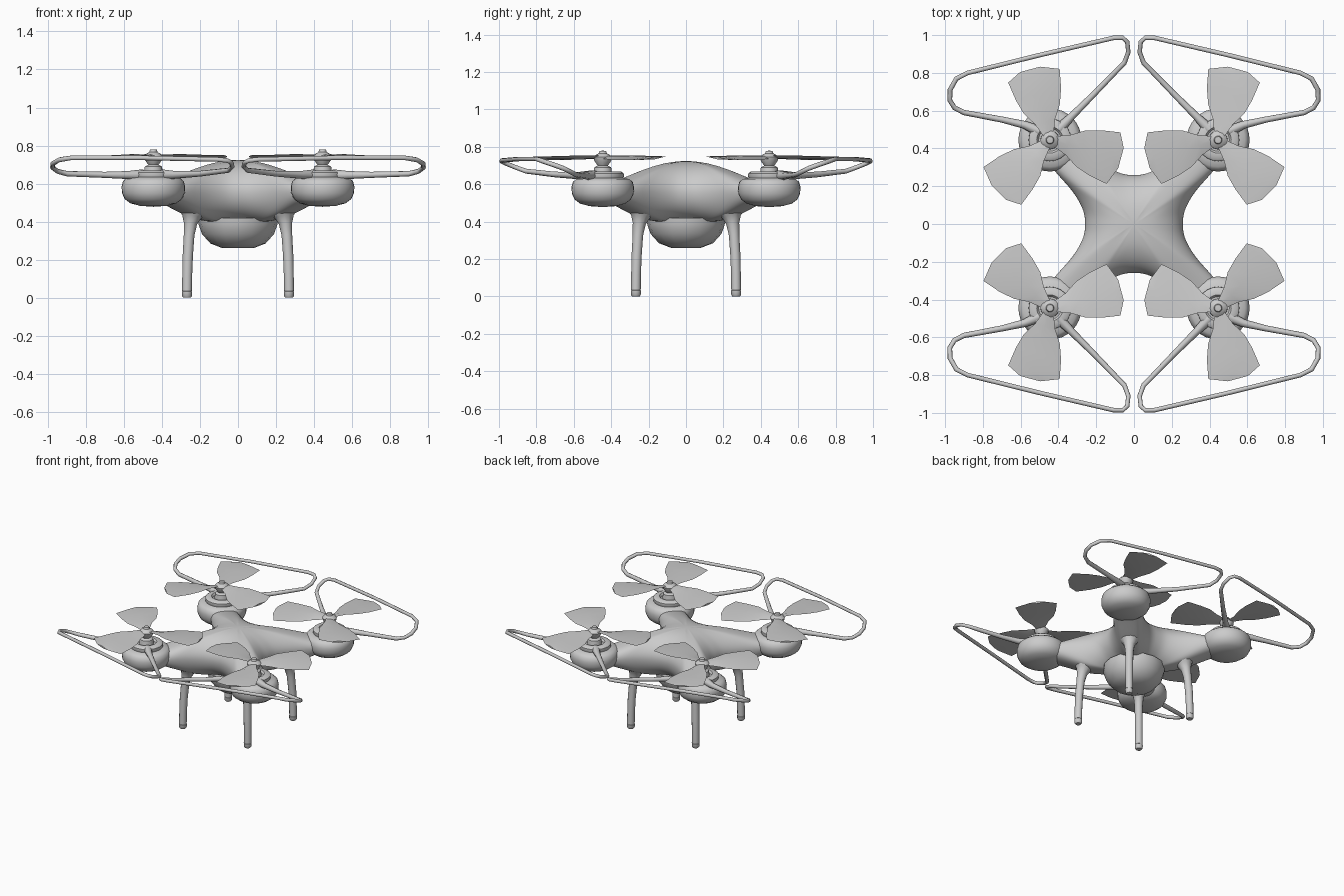
import bpy, bmesh, math
from mathutils import Vector

if "Cube" in bpy.data.objects:
    bpy.data.objects.remove(bpy.data.objects["Cube"])

C = 0.445  # rotor centre offset on x and y


def finish(name, bm, mirror=True, angle=40, subsurf=0):
    bmesh.ops.remove_doubles(bm, verts=bm.verts, dist=1e-5)
    bmesh.ops.recalc_face_normals(bm, faces=bm.faces)
    me = bpy.data.meshes.new(name)
    bm.to_mesh(me)
    bm.free()
    ob = bpy.data.objects.new(name, me)
    bpy.context.collection.objects.link(ob)
    for o in bpy.context.selected_objects:
        o.select_set(False)
    ob.select_set(True)
    bpy.context.view_layer.objects.active = ob
    bpy.ops.object.shade_smooth_by_angle(angle=math.radians(angle))
    if subsurf:
        m = ob.modifiers.new("subsurf", 'SUBSURF')
        m.levels = m.render_levels = subsurf
    if mirror:
        m = ob.modifiers.new("mirror", 'MIRROR')
        m.use_axis = (True, True, False)
        m.use_mirror_merge = False
    return ob


def loft(bm, rings, closed=True):
    rows = [[bm.verts.new(p) for p in r] for r in rings]
    for a, b in zip(rows, rows[1:]):
        n = len(a)
        for i in range(n if closed else n - 1):
            j = (i + 1) % n
            bm.faces.new((a[i], a[j], b[j], b[i]))
    return rows


def lathe(name, profile, cx=0, cy=0, sides=32, **kw):
    bm = bmesh.new()
    loft(bm, [[(cx + r * math.cos(2 * math.pi * i / sides),
                cy + r * math.sin(2 * math.pi * i / sides), z)
               for i in range(sides)] for r, z in profile])
    return finish(name, bm, **kw)


def tube(name, path, sides=8, **kw):
    # path points are (x, y, z, radius)
    bm = bmesh.new()
    pts = [Vector(p[:3]) for p in path]
    rings = []
    for i, p in enumerate(pts):
        t = (pts[min(i + 1, len(pts) - 1)] - pts[max(i - 1, 0)]).normalized()
        up = Vector((0, 0, 1)) if abs(t.z) < 0.9 else Vector((1, 0, 0))
        u = t.cross(up).normalized()
        v = t.cross(u)
        rings.append([p + path[i][3] * (u * math.cos(2 * math.pi * k / sides)
                      + v * math.sin(2 * math.pi * k / sides)) for k in range(sides)])
    rows = loft(bm, rings)
    bm.faces.new(rows[0])
    bm.faces.new(rows[-1])
    return finish(name, bm, **kw)


def lerp_table(table, x):
    for (x0, y0), (x1, y1) in zip(table, table[1:]):
        if x <= x1:
            return y0 + (y1 - y0) * (x - x0) / (x1 - x0)
    return table[-1][1]


# Body shell: four-armed star outline with domed top and rounded underside
octant = [(0, .26), (10, .265), (18, .29), (25, .335), (30, .40),
          (33, .49), (36, .58), (40, .65), (45, .67)]
quarter = octant + [(90 - a, r) for a, r in octant[-2:0:-1]]
rim = [(math.radians(a + 90 * k), r) for k in range(4) for a, r in quarter]
top = [(0, .725), (.1, .72), (.2, .705), (.3, .683), (.4, .655), (.55, .625), (.7, .61)]
bottom = [(0, .39), (.3, .40), (.4, .43), (.5, .462), (.7, .50)]
steps = [0, .2, .4, .58, .74, .86, .94, .985, 1]
MID = .56


def shell_ring(t, table):
    fall = (1 - t ** 3) ** .5
    return [(t * r * math.cos(a), t * r * math.sin(a),
             MID + (lerp_table(table, t * r) - MID) * fall) for a, r in rim]


bm = bmesh.new()
loft(bm, [shell_ring(t, top) for t in steps] + [shell_ring(t, bottom) for t in steps[-2::-1]])
bmesh.ops.remove_doubles(bm, verts=bm.verts, dist=1e-5)
bmesh.ops.dissolve_degenerate(bm, edges=bm.edges, dist=1e-5)
finish("body_shell", bm, mirror=False, angle=80, subsurf=1)

# Faceted belly housing
lathe("belly_housing", [(0, .42), (.21, .42), (.207, .385), (.19, .335), (.145, .285),
                        (.08, .26), (0, .26)], sides=16, mirror=False, angle=30)

# Rounded motor pods at the arm ends
lathe("motor_pod", [(0, .478), (.07, .483), (.12, .496), (.15, .518), (.165, .55),
                    (.167, .585), (.16, .612), (.142, .628), (.10, .635), (0, .637)],
      C, C, angle=60)

# Motor cap with a recessed centre, and the shaft
lathe("motor_cap", [(.105, .625), (.113, .64), (.112, .658), (.098, .668), (.07, .668),
                    (.06, .655), (.05, .655), (.045, .69), (.025, .70), (.02, .72), (0, .72)],
      C, C, sides=24)

# Propeller hub
lathe("propeller_hub", [(0, .70), (.028, .70), (.045, .725), (.05, .745), (.036, .758),
                        (.022, .765), (.018, .778), (0, .78)], C, C, sides=12)

# Three-bladed propellers: (distance, trailing edge, leading edge, pitch)
sections = [(.02, -.025, .025, .3), (.10, -.055, .055, .2), (.17, -.098, .10, .12),
            (.25, -.12, .128, .08), (.35, -.135, .147, .07), (.388, -.06, .05, .06)]
bm = bmesh.new()
for k in range(3):
    ang = math.radians(75 + 120 * k)
    ca, sa = math.cos(ang), math.sin(ang)
    rings = []
    for u, lo, hi, pitch in sections:
        m = (lo + hi) / 2
        ring = []
        for v, dz in ((lo, 0), (m, .008), (hi, 0), (m, -.006)):
            ring.append((C + u * ca - v * sa, C + u * sa + v * ca,
                         .745 - pitch * v + dz - .015 * u))
        rings.append(ring)
    rows = loft(bm, rings)
    bm.faces.new(rows[0])
    bm.faces.new(rows[-1])
finish("propeller_blades", bm, angle=30)

# Looped wire propeller guards
tube("propeller_guard", [
    (.50, .49, .645, .03), (.58, .525, .645, .021), (.70, .553, .646, .016),
    (.90, .59, .652, .014), (.95, .615, .665, .013), (.975, .655, .685, .013),
    (.974, .71, .705, .013), (.94, .77, .725, .013), (.88, .80, .735, .012),
    (.50, .894, .735, .012), (.11, .985, .727, .012), (.06, .986, .722, .012),
    (.036, .965, .712, .012), (.03, .91, .69, .012), (.05, .855, .67, .013),
    (.20, .70, .652, .015), (.33, .57, .646, .02), (.40, .50, .645, .03)], angle=60)

# Landing legs flaring into the body, with small foot caps
tube("landing_leg", [
    (.235, .235, .50, .10), (.238, .238, .455, .075), (.244, .244, .425, .05),
    (.25, .25, .39, .035), (.257, .257, .33, .028), (.264, .264, .22, .027),
    (.267, .267, .12, .026), (.268, .268, .035, .026)], sides=12, angle=60)
lathe("foot_cap", [(0, .04), (.023, .04), (.023, .034), (.027, .032), (.026, .008),
                   (.02, 0), (0, 0)], .268, .268, sides=12)
